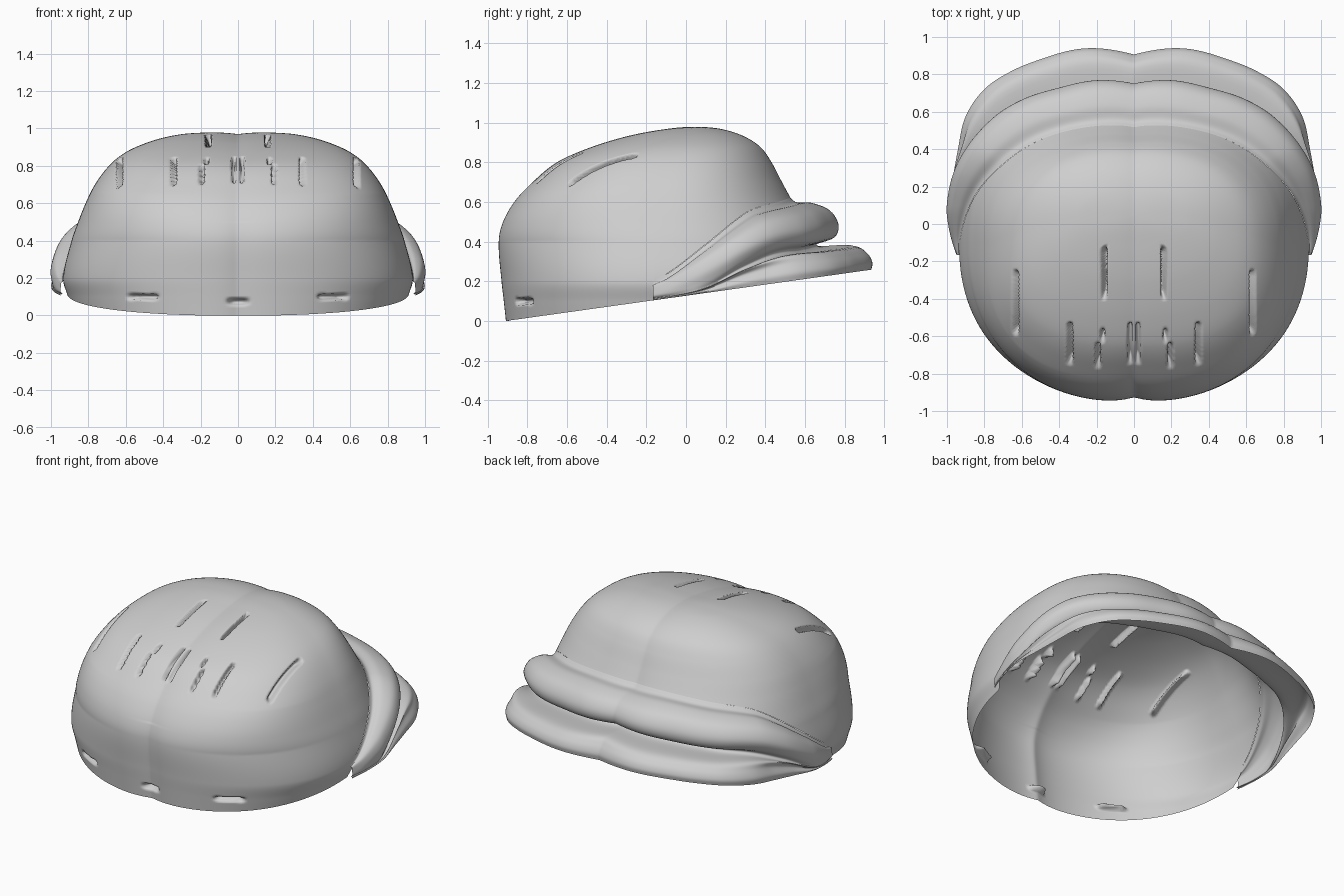
import bpy, bmesh, math
from mathutils import Vector

if "Cube" in bpy.data.objects:
    bpy.data.objects.remove(bpy.data.objects["Cube"])

# ---------- helpers ----------
def smooth_curve(keys):
    """Hermite interpolation through (position, value) keys."""
    xs, vs = zip(*keys)
    n = len(xs)
    m = []
    for i in range(n):
        a, b = max(i - 1, 0), min(i + 1, n - 1)
        m.append((vs[b] - vs[a]) / (xs[b] - xs[a]))
    def f(x):
        x = min(max(x, xs[0]), xs[-1])
        i = 0
        while i < n - 2 and x > xs[i + 1]:
            i += 1
        h = xs[i + 1] - xs[i]
        t = (x - xs[i]) / h
        return ((2*t**3 - 3*t*t + 1) * vs[i] + (t**3 - 2*t*t + t) * h * m[i]
                + (3*t*t - 2*t**3) * vs[i + 1] + (t**3 - t*t) * h * m[i + 1])
    return f

def clamp(v):
    return min(max(v, 0.0), 1.0)

def rim(y):
    """Tilted plane that trims the open underside."""
    return max(0.0, 0.14 * (y + 0.91))

def make_grid(name, rows, closed):
    bm = bmesh.new()
    vs = [[bm.verts.new(p) for p in row] for row in rows]
    n = len(rows)
    for i in range(n if closed else n - 1):
        a, b = vs[i], vs[(i + 1) % n]
        for j in range(len(a) - 1):
            bm.faces.new((a[j], b[j], b[j + 1], a[j + 1]))
    bmesh.ops.remove_doubles(bm, verts=bm.verts, dist=0.0004)
    bm.normal_update()
    me = bpy.data.meshes.new(name)
    bm.to_mesh(me)
    bm.free()
    for p in me.polygons:
        p.use_smooth = True
    me.materials.append(grey)
    ob = bpy.data.objects.new(name, me)
    bpy.context.collection.objects.link(ob)
    return ob

grey = bpy.data.materials.new("plain grey")
grey.diffuse_color = (0.62, 0.62, 0.62, 1)
grey.use_nodes = True
grey.node_tree.nodes["Principled BSDF"].inputs["Base Color"].default_value = grey.diffuse_color

# ---------- dome cross-sections by height (lengths squared so the crown is round) ----------
TOP = 0.985
HEIGHTS = (0, .1, .2, .4, .5, .6, .7, .8, .87, .93, .97, TOP)
def section(*lengths):
    return smooth_curve([(z, v * v) for z, v in zip(HEIGHTS, lengths)])
side = section(.88, .91, .935, .89, .855, .815, .765, .69, .605, .47, .30, 0)
front = section(.82, .83, .84, .853, .83, .775, .69, .59, .47, .32, .15, 0)
back = section(.95, .92, .88, .77, .715, .65, .585, .51, .43, .31, .16, 0)
middle = smooth_curve([(0, -.1), (.6, -.1), (.8, -.07), (.93, 0), (TOP, .05)])

def dome_radius(a, z):
    c, s = abs(math.cos(a)), math.sin(a)
    w = math.sqrt(max(side(z), 0)) + 1e-6
    l = math.sqrt(max((front if s < 0 else back)(z), 0)) + 1e-6
    n = 2.25 + .4 * clamp((z - .4) / .25) if s < 0 else 2.3
    return ((c / w) ** n + (abs(s) / l) ** n) ** (-1 / n)

# ---------- brim measurements by angle from the side (0) to the back (90) ----------
upper_r = smooth_curve([(-4, .95), (6, 1.0), (11, 1.02), (24, 1.035), (42, 1.005),
                        (52, .97), (64, .92), (77, .89), (90, .85)])
lower_r = smooth_curve([(-4, .95), (6, .995), (11, 1.015), (20, 1.03), (28, 1.065), (37, 1.125),
                        (46, 1.145), (55, 1.125), (63, 1.10), (76, 1.07), (90, 1.005)])
crest_z = smooth_curve([(-4, .19), (1, .23), (12, .36), (23, .48), (32, .545),
                        (50, .585), (70, .605), (90, .60)])
valley_z = smooth_curve([(-4, .115), (4, .135), (12, .175), (23, .275), (35, .345), (50, .365), (90, .40)])

def fold(a):
    d = math.degrees(a) % 360
    if d > 270:
        d -= 360
    return 90 - abs(d - 90)

def groove(x, z):
    """Shallow centre groove, fading towards the crown."""
    return (.033 - .016 * clamp((z - .4) / .4)) * math.exp(-math.hypot(x, .012) / .09)

# ---------- vent slots: x, y centre, half width, half length ----------
SLOTS = [(.16, -.26, .009, .13), (.635, -.42, .010, .16), (.345, -.64, .009, .10),
         (.17, -.60, .007, .025), (.195, -.705, .008, .055), (.022, -.65, .008, .10)]
LOW_SLOTS = [(.51, .10, .07, .011), (0, .075, .048, .013)]

def pocket(du, dv, hu, hv):
    return clamp((hu - abs(du)) / .011 + .5) * clamp((hv - abs(dv)) / .03 + .5)

def shape(p):
    """Centre groove and recessed vents."""
    inward = (Vector((0, -.05, .3)) - p).normalized()
    depth = groove(p.x, p.z)
    if p.z > .55 and p.y < 0:
        depth += .06 * max(pocket(abs(p.x) - x, p.y - y, hx, hy) for x, y, hx, hy in SLOTS)
    elif p.z < .2 and p.y < -.5:
        depth += .05 * max(pocket(p.z - z, abs(p.x) - x, hz, hx) for x, z, hx, hz in LOW_SLOTS)
    if p.z < .5:
        inward = Vector((inward.x, inward.y, 0)).normalized()
    return p + inward * depth

# ---------- dome shell ----------
COLS, RINGS = 440, 160
rows = []
for i in range(COLS):
    a = 2 * math.pi * i / COLS
    d = fold(a)
    if d > 0:
        bottom = crest_z(d) + .015
    else:
        bottom = .1
        for _ in range(6):
            bottom = rim(-.1 + math.sin(a) * dome_radius(a, bottom))
        bottom += clamp((d + 4) / 4) * (crest_z(0) + .015 - bottom)
    row = []
    for j in range(RINGS + 1):
        z = bottom + (TOP - bottom) * math.sin(j / RINGS * math.pi / 2)
        r = dome_radius(a, z)
        row.append(shape(Vector((r * math.cos(a), middle(z) + r * math.sin(a), z))))
    rows.append(row)
make_grid("dome_shell", rows, True)

# ---------- brim: upper roll, valley and lower roll swept round the back ----------
STEPS, FINE = 220, 5
rows = []
for i in range(STEPS + 1):
    d_raw = -4 + 188 * i / STEPS
    a = math.radians(d_raw)
    d = 90 - abs(d_raw - 90)
    zt, zl, ru, rl = crest_z(d), valley_z(d), upper_r(d), lower_r(d)
    rd = dome_radius(a, zt + .015)
    rd -= groove(rd * math.cos(a), zt)
    tuck = .01 + .10 * clamp((d - 8) / 45)
    zb = rim(-.1 + rl * math.sin(a))
    zl = max(zl, zb + .006)
    h, hl, gap = zt - zl, zl - zb, ru - rd
    prof = [(rd, zt + .015), (rd + .14 * gap, zt - .008), (rd + .45 * gap, zt - .01),
            (rd + .82 * gap, zt - .22 * h), (ru, zt - .55 * h), (ru - .02 * clamp(d / 30), zl + .15 * h),
            (ru - tuck, zl), (ru - tuck * .7, zl - .15 * hl),
            ((ru + rl) / 2, zl - .12 * hl), (rl - .025 * clamp(d / 30), zl - .38 * hl),
            (rl, zl - .72 * hl), (rl - .005, zb)]
    fr = smooth_curve([(k, p[0]) for k, p in enumerate(prof)])
    fz = smooth_curve([(k, p[1]) for k, p in enumerate(prof)])
    row = []
    for k in range((len(prof) - 1) * FINE + 1):
        r, z = fr(k / FINE), fz(k / FINE)
        row.append(Vector((r * math.cos(a), -.1 + r * math.sin(a), z)))
    rows.append(row)
make_grid("rolled_brim", rows, False)
